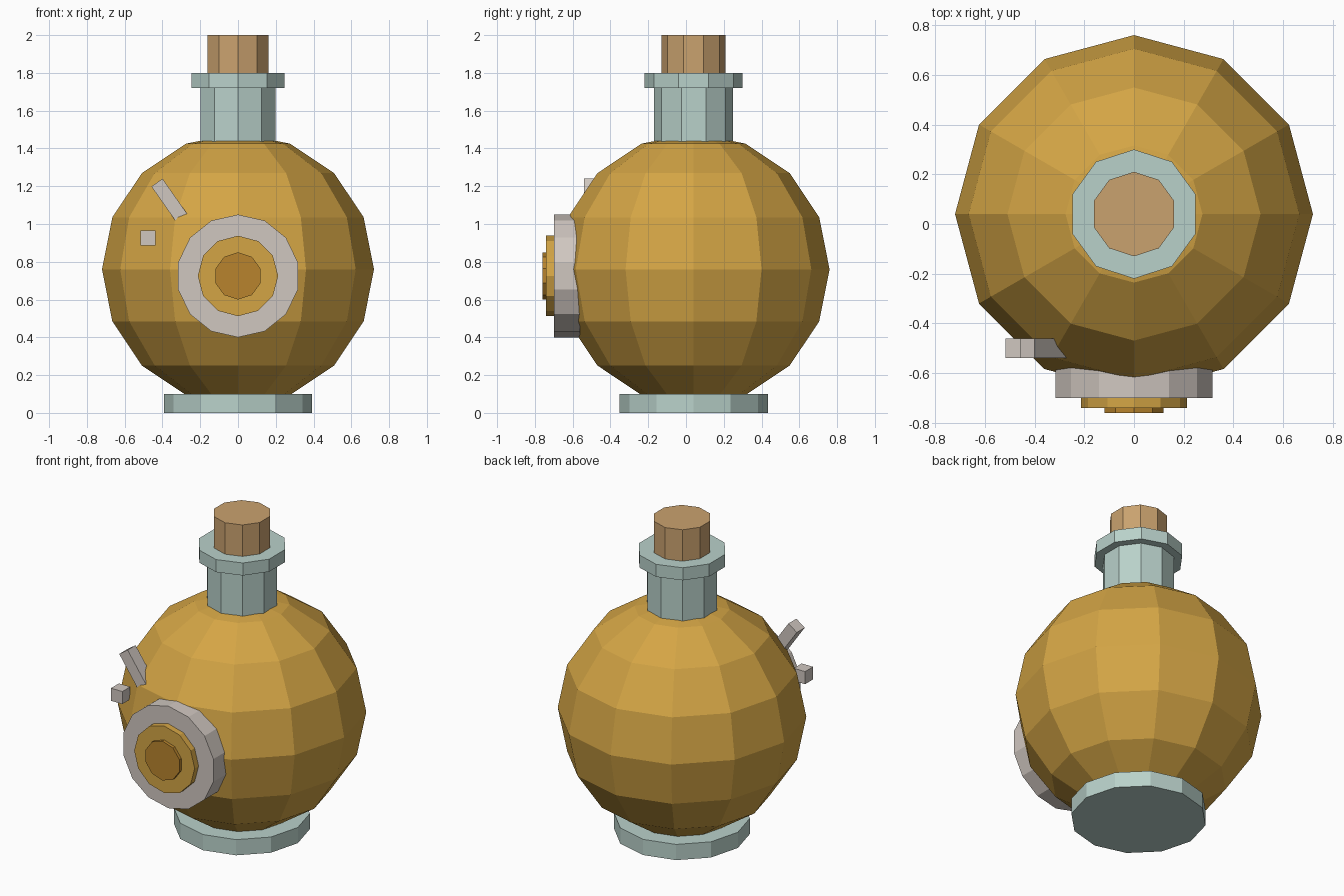
import bpy, math

if "Cube" in bpy.data.objects:
    bpy.data.objects.remove(bpy.data.objects["Cube"])

def material(name, hex_code):
    """Flat colour from an sRGB hex code, stored as linear values."""
    lin = []
    for i in (0, 2, 4):
        c = int(hex_code[i:i + 2], 16) / 255
        lin.append(c / 12.92 if c <= 0.04045 else ((c + 0.055) / 1.055) ** 2.4)
    m = bpy.data.materials.new(name)
    m.diffuse_color = (*lin, 1)
    m.use_nodes = True
    m.node_tree.nodes["Principled BSDF"].inputs["Base Color"].default_value = m.diffuse_color
    return m

GOLD = material("golden liquid", "D4A545")
GLASS = material("pale glass", "B9D1CA")
CORK = material("cork", "CAA26F")
METAL = material("pale grey", "D0C7C0")
AMBER = material("dark amber", "B8842D")

CY = 0.04        # bottle axis in y
SEAL_Z = 0.725   # height of the round seal

def finish(name, mat):
    ob = bpy.context.object
    ob.name = name
    ob.data.materials.append(mat)
    return ob

def upright(name, mat, sides, r, z0, z1):
    """Prism standing on the bottle axis."""
    bpy.ops.mesh.primitive_cylinder_add(vertices=sides, radius=r, depth=z1 - z0,
                                        location=(0, CY, (z0 + z1) / 2))
    return finish(name, mat)

def disc(name, mat, sides, r, y0, y1):
    """Prism facing the front, with a corner at the top."""
    bpy.ops.mesh.primitive_cylinder_add(vertices=sides, radius=r, depth=y1 - y0,
                                        location=(0, (y0 + y1) / 2, SEAL_Z),
                                        rotation=(math.pi / 2, 0, 0))
    return finish(name, mat)

def block(name, mat, loc, size, tilt=0):
    bpy.ops.mesh.primitive_cube_add(size=1, location=loc, rotation=(0, math.radians(tilt), 0))
    ob = finish(name, mat)
    ob.scale = size
    return ob

# Round flask body
bpy.ops.mesh.primitive_uv_sphere_add(segments=12, ring_count=8, radius=0.72,
                                     location=(0, CY, 0.76))
finish("flask_body", GOLD)

# Foot, neck, lip and stopper
upright("foot", GLASS, 12, 0.393, 0.0, 0.10)
upright("neck", GLASS, 10, 0.21, 1.40, 1.74)
upright("lip", GLASS, 10, 0.26, 1.72, 1.80)
upright("stopper", CORK, 10, 0.17, 1.76, 2.0)

# Round seal on the front, three stepped discs (even counts keep a corner on top)
disc("seal_plate", METAL, 14, 0.325, -0.70, -0.56)
disc("seal_middle", GOLD, 12, 0.213, -0.74, -0.68)
disc("seal_centre", AMBER, 10, 0.125, -0.76, -0.72)

# Highlight blocks on the upper left of the glass
block("highlight_bar", METAL, (-0.363, -0.50, 1.125), (0.072, 0.08, 0.23), -35)
block("highlight_dot", METAL, (-0.477, -0.50, 0.925), (0.08, 0.08, 0.08))
